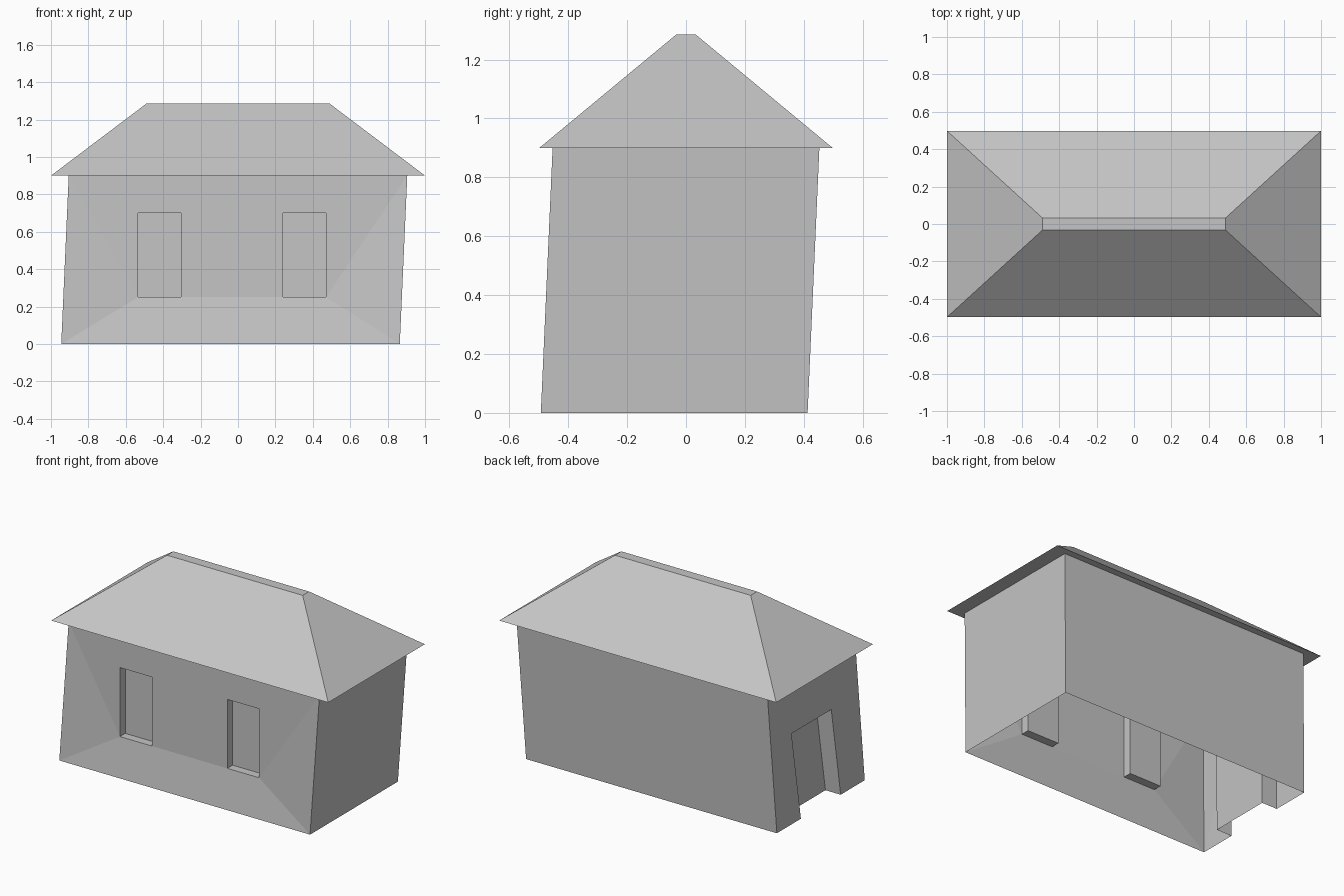
import bpy, bmesh
from mathutils import Vector

if "Cube" in bpy.data.objects:
    bpy.data.objects.remove(bpy.data.objects["Cube"], do_unlink=True)

plaster = bpy.data.materials.new("light_grey")
plaster.use_nodes = True
grey = (0.56, 0.56, 0.56, 1)
plaster.diffuse_color = grey
plaster.node_tree.nodes["Principled BSDF"].inputs["Base Color"].default_value = grey

WX, WY, EAVE_Z = 0.905, 0.453, 0.9


def ring(bm, hx, hy, z):
    """Rectangle of four vertices, counter-clockwise from above."""
    return [bm.verts.new((sx * hx, sy * hy, z))
            for sx, sy in ((-1, -1), (1, -1), (1, 1), (-1, 1))]


def bridge(bm, a, b):
    """Quads between two loops of four."""
    for i in range(4):
        j = (i + 1) % 4
        bm.faces.new((a[i], a[j], b[j], b[i]))


def loop_edges(bm, verts):
    pairs = zip(verts, verts[1:] + verts[:1])
    return [bm.edges.get(p) or bm.edges.new(p) for p in pairs]


def recess(bm, verts, offset, closed=True):
    """Niche with side faces and a back, pushed in by offset."""
    inner = [bm.verts.new(v.co + Vector(offset)) for v in verts]
    for i in range(len(verts) - (0 if closed else 1)):
        j = (i + 1) % len(verts)
        bm.faces.new((verts[i], verts[j], inner[j], inner[i]))
    bm.faces.new(inner)


def finish(bm, name):
    bmesh.ops.recalc_face_normals(bm, faces=bm.faces)
    mesh = bpy.data.meshes.new(name)
    bm.to_mesh(mesh)
    bm.free()
    mesh.materials.append(plaster)
    obj = bpy.data.objects.new(name, mesh)
    bpy.context.scene.collection.objects.link(obj)


# Walls: an open-bottomed shell with plain right and back sides
bm = bmesh.new()
low, high = ring(bm, WX, WY, 0), ring(bm, WX, WY, EAVE_Z)
for i in (1, 2):
    bm.faces.new((low[i], low[i + 1], high[i + 1], high[i]))

# Front wall with two blind window niches
edges = loop_edges(bm, [low[0], low[1], high[1], high[0]])
windows = []
for x0, x1 in ((-0.535, -0.305), (0.24, 0.47)):
    corners = ((x0, 0.25), (x1, 0.25), (x1, 0.70), (x0, 0.70))
    window = [bm.verts.new((x, -WY, z)) for x, z in corners]
    edges += loop_edges(bm, window)
    windows.append(window)
bmesh.ops.triangle_fill(bm, edges=edges, use_beauty=True, normal=(0, -1, 0))
for window in windows:
    recess(bm, window, (0, 0.055, 0))

# End wall with a doorway niche cut up from the ground
door = [bm.verts.new((-WX, y, z))
        for y, z in ((-0.205, 0), (-0.205, 0.56), (0.205, 0.56), (0.205, 0))]
edges = loop_edges(bm, [low[0]] + door + [low[3], high[3], high[0]])
bmesh.ops.triangle_fill(bm, edges=edges, use_beauty=True, normal=(-1, 0, 0))
recess(bm, door, (0.11, 0, 0), closed=False)

# The foot of the house is set off to one corner, so the walls lean
for v in bm.verts:
    if v.co.z < 0.001:
        v.co += Vector((-0.04, -0.04, 0))
finish(bm, "walls")

# Hipped roof with flat eaves and a narrow flat ridge
bm = bmesh.new()
inner = ring(bm, WX, WY, EAVE_Z)
eave = ring(bm, 1.0, 0.498, EAVE_Z)
ridge = ring(bm, 0.49, 0.033, 1.285)
bridge(bm, inner, eave)
bridge(bm, eave, ridge)
bm.faces.new(ridge)
finish(bm, "roof")
